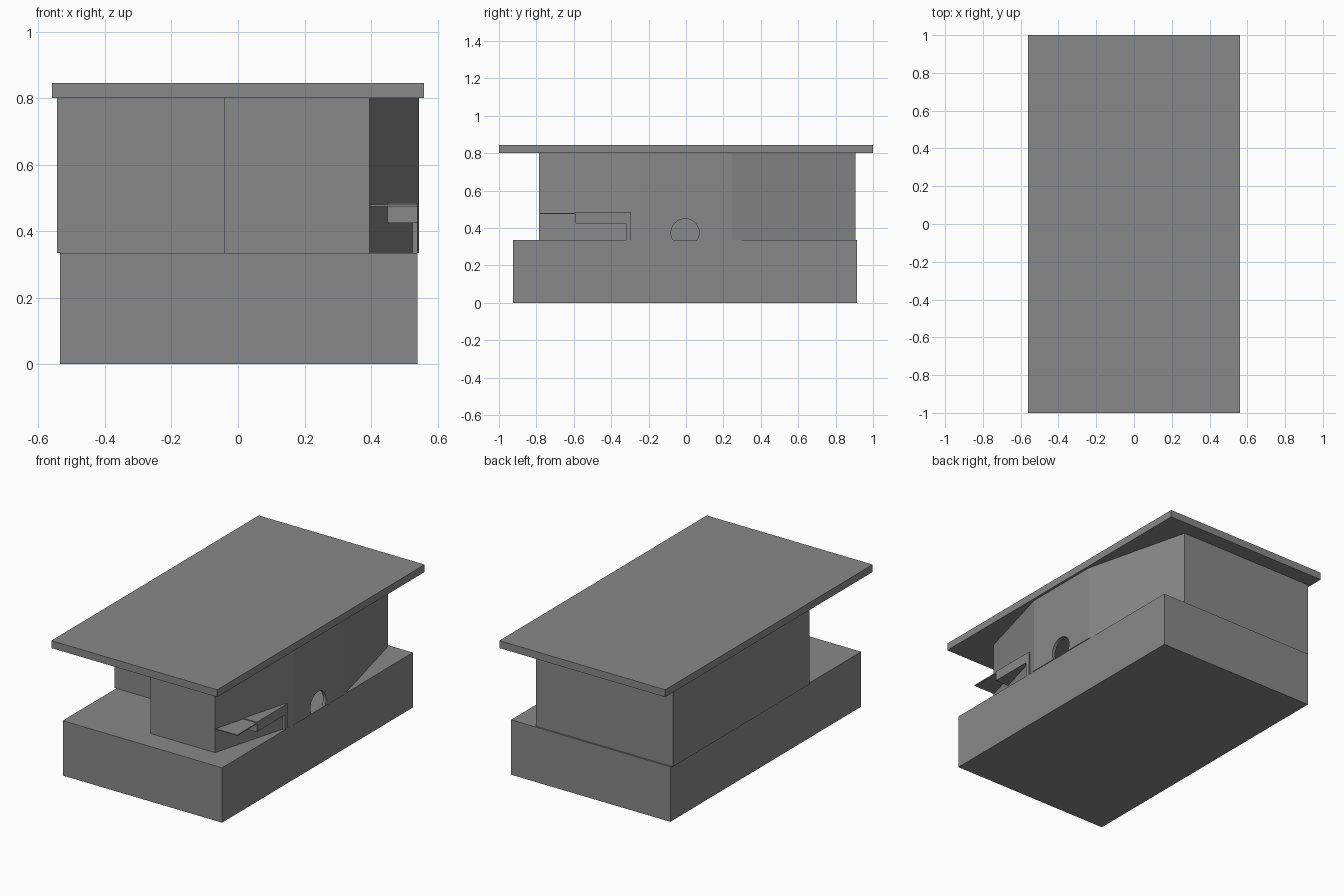
import bpy
import bmesh
from math import pi

cube = bpy.data.objects.get("Cube")
if cube:
    bpy.data.objects.remove(cube, do_unlink=True)

# One grey for everything
grey = bpy.data.materials.new("plain_grey")
grey.use_nodes = True
colour = (0.25, 0.25, 0.25, 1)
grey.diffuse_color = colour
grey.node_tree.nodes["Principled BSDF"].inputs["Base Color"].default_value = colour


def add_object(name, bm):
    mesh = bpy.data.meshes.new(name)
    bm.to_mesh(mesh)
    bm.free()
    mesh.materials.append(grey)
    obj = bpy.data.objects.new(name, mesh)
    bpy.context.collection.objects.link(obj)
    return obj


def box(name, x, y, z):
    """Box spanning the given (low, high) ranges."""
    bm = bmesh.new()
    bmesh.ops.create_cube(bm, size=1)
    for v in bm.verts:
        v.co = [lo + (c + 0.5) * (hi - lo) for c, (lo, hi) in zip(v.co, (x, y, z))]
    return add_object(name, bm)


def wall_ring(name, plan, low, high):
    """Open ring of upright walls following a counter-clockwise plan."""
    bm = bmesh.new()
    bottom = [bm.verts.new((x, y, low)) for x, y in plan]
    top = [bm.verts.new((x, y, high)) for x, y in plan]
    for i in range(len(plan)):
        j = (i + 1) % len(plan)
        bm.faces.new((bottom[i], bottom[j], top[j], top[i]))
    return add_object(name, bm)


FLOOR, EAVES = 0.335, 0.8

# Foundation and flat roof
box("base", (-0.535, 0.54), (-0.925, 0.915), (0, FLOOR))
box("roof", (-0.56, 0.56), (-1, 1), (EAVES, 0.845))

# Hollow walls with a recessed front corner and a bowed side
plan = [(-0.04, -0.785), (0.395, -0.785), (0.545, -0.245), (0.545, 0.245),
        (0.38, 0.905), (-0.545, 0.905), (-0.545, -0.41), (-0.04, -0.41)]
walls = wall_ring("walls", plan, FLOOR, EAVES)
thick = walls.modifiers.new("thickness", "SOLIDIFY")
thick.thickness = 0.02
thick.offset = -1
thick.use_even_offset = True

# Round-topped doorway cut through the bowed side
bpy.ops.mesh.primitive_cylinder_add(vertices=32, radius=0.075, depth=0.2,
                                    location=(0.545, -0.005, 0.375),
                                    rotation=(0, pi / 2, 0))
cutter = bpy.context.object
cutter.name = "doorway_cutter"
cutter.hide_render = True
cut = walls.modifiers.new("doorway", "BOOLEAN")
cut.object = cutter
cut.operation = "DIFFERENCE"
cut.solver = "EXACT"
bpy.ops.object.select_all(action="DESELECT")
walls.select_set(True)
bpy.context.view_layer.objects.active = walls
for modifier in ("thickness", "doorway"):
    bpy.ops.object.modifier_apply(modifier=modifier)
bpy.data.objects.remove(cutter, do_unlink=True)

# Counter, shelf and support beside the angled wall
box("counter", (0.45, 0.54), (-0.59, -0.295), (0.425, 0.485))
box("shelf", (0.395, 0.54), (-0.78, -0.59), (0.474, 0.48))
box("counter_support", (0.515, 0.54), (-0.32, -0.295), (FLOOR, 0.425))
